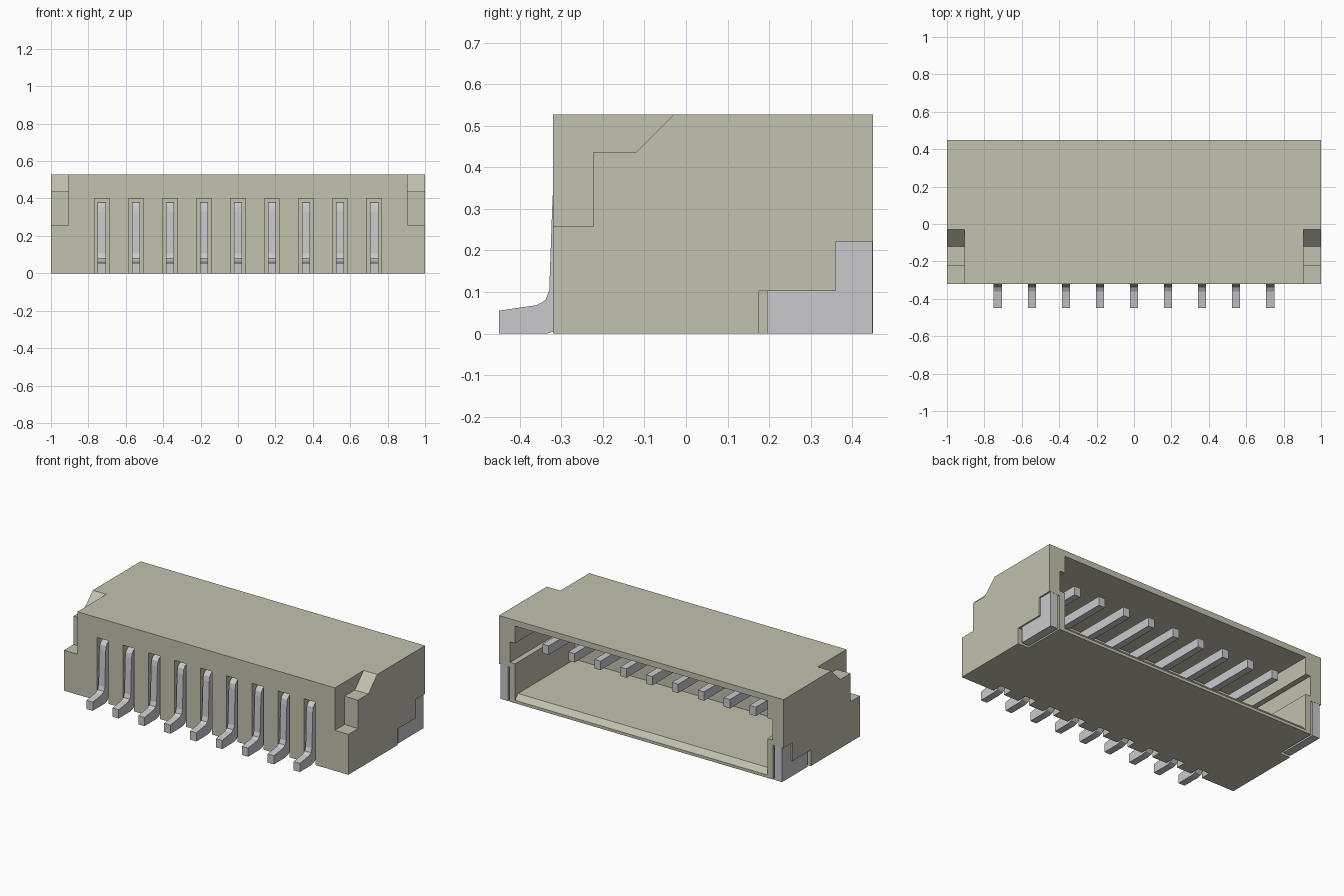
import bpy
import bmesh

if "Cube" in bpy.data.objects:
    bpy.data.objects.remove(bpy.data.objects["Cube"], do_unlink=True)


def material(name, color):
    m = bpy.data.materials.new(name)
    m.use_nodes = True
    m.diffuse_color = (*color, 1)
    bsdf = next(n for n in m.node_tree.nodes if n.type == "BSDF_PRINCIPLED")
    bsdf.inputs["Base Color"].default_value = (*color, 1)
    return m


BEIGE = material("beige plastic", (0.54, 0.54, 0.43))
METAL = material("grey metal", (0.59, 0.59, 0.61))


def prism(name, x0, x1, profile, mat):
    """Extrude a (y, z) profile along x."""
    bm = bmesh.new()
    face = bm.faces.new([bm.verts.new((x0, y, z)) for y, z in profile])
    ext = bmesh.ops.extrude_face_region(bm, geom=[face])["geom"]
    verts = [g for g in ext if isinstance(g, bmesh.types.BMVert)]
    bmesh.ops.translate(bm, verts=verts, vec=(x1 - x0, 0, 0))
    bmesh.ops.recalc_face_normals(bm, faces=bm.faces)
    me = bpy.data.meshes.new(name)
    bm.to_mesh(me)
    bm.free()
    me.materials.append(mat)
    ob = bpy.data.objects.new(name, me)
    bpy.context.collection.objects.link(ob)
    return ob


def box(name, x0, x1, y0, y1, z0, z1, mat):
    return prism(name, x0, x1, [(y0, z0), (y1, z0), (y1, z1), (y0, z1)], mat)


def cut(target, cutter):
    """Subtract the cutter from the target and discard it."""
    cutter.hide_render = True
    mod = target.modifiers.new("cut", "BOOLEAN")
    mod.operation = "DIFFERENCE"
    mod.solver = "EXACT"
    mod.object = cutter
    bpy.context.view_layer.objects.active = target
    bpy.ops.object.modifier_apply(modifier=mod.name)
    bpy.data.objects.remove(cutter, do_unlink=True)


FRONT, BACK, TOP = -0.32, 0.45, 0.527
PINS = [(i - 4) * 0.182 for i in range(9)]

# Housing block
housing = box("housing", -1, 1, FRONT, BACK, 0, TOP, BEIGE)

# Mating cavity open to the back, with a chamfered lower lip
cut(housing, prism("cavity_cutter", -0.887, 0.887,
                   [(-0.15, 0.05), (0.42, 0.05), (0.45, 0.018), (0.5, 0.018),
                    (0.5, 0.49), (-0.15, 0.49)], BEIGE))

# Stepped front corners, key slots and anchor recesses on both sides
corner = [(-0.4, 0.257), (-0.223, 0.257), (-0.223, 0.437), (-0.12, 0.437),
          (-0.03, TOP), (-0.03, 0.6), (-0.4, 0.6)]
recess = [(0.175, -0.1), (0.5, -0.1), (0.5, 0.22), (0.36, 0.22),
          (0.36, 0.102), (0.175, 0.102)]
for s in (-1, 1):
    cut(housing, prism("corner_cutter", s * 0.905, s * 1.1, corner, BEIGE))
    cut(housing, box("slot_cutter", s * 0.85, s * 0.922, -0.15, 0.5, 0.25, 0.38, BEIGE))
    cut(housing, prism("recess_cutter", s * 0.926, s * 1.1, recess, BEIGE))

# Front grooves for the pins
for x in PINS:
    cut(housing, box("groove_cutter", x - 0.04, x + 0.04, -0.4, -0.255, -0.1, 0.40, BEIGE))

# Bent contact pins
pin_profile = [(-0.45, 0), (-0.45, 0.055), (-0.36, 0.068), (-0.338, 0.08),
               (-0.329, 0.105), (-0.321, 0.33), (-0.316, 0.36), (-0.303, 0.376),
               (-0.285, 0.382), (0.37, 0.382), (0.37, 0.325), (-0.265, 0.325),
               (-0.272, 0.07), (-0.285, 0.03), (-0.305, 0.008), (-0.335, 0)]
for i, x in enumerate(PINS):
    prism(f"pin_{i + 1}", x - 0.022, x + 0.022, pin_profile, METAL)

# Solder anchors in the rear side recesses
anchor = [(0.195, 0), (0.449, 0), (0.449, 0.22), (0.36, 0.22),
          (0.36, 0.102), (0.195, 0.102)]
for s, side in ((-1, "right"), (1, "left")):
    prism(f"solder_anchor_{side}", s * 0.937, s * 0.99, anchor, METAL)
